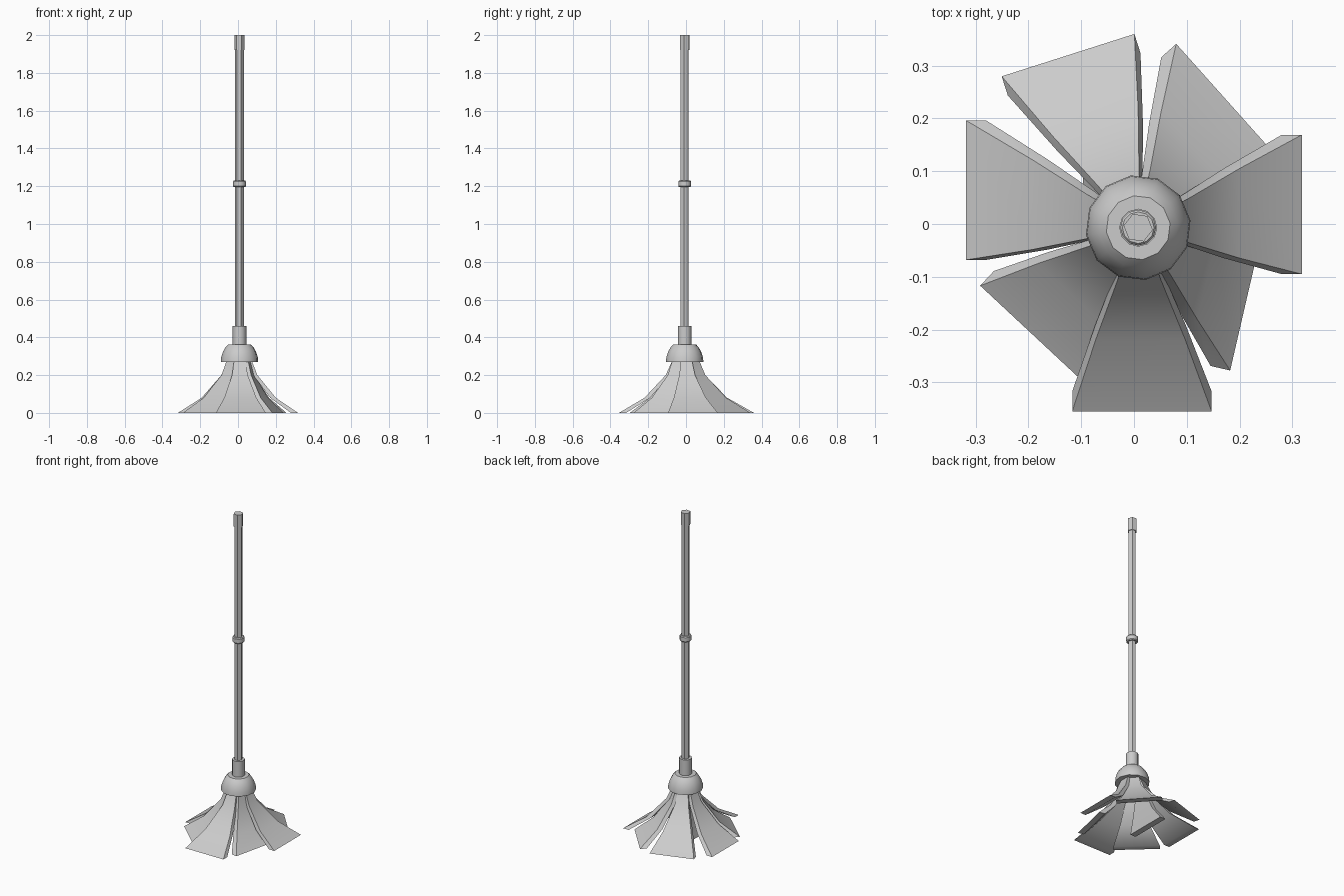
import bpy
import math
from math import cos, sin, radians
from mathutils import Vector

if "Cube" in bpy.data.objects:
    bpy.data.objects.remove(bpy.data.objects["Cube"], do_unlink=True)

grey = bpy.data.materials.new("plain grey")
grey.use_nodes = True
colour = (0.6, 0.6, 0.6, 1)
grey.diffuse_color = colour
grey.node_tree.nodes["Principled BSDF"].inputs["Base Color"].default_value = colour

HUB = Vector((0.008, -0.007))


def make(name, verts, faces, smooth_angle):
    mesh = bpy.data.meshes.new(name)
    mesh.from_pydata(verts, [], faces)
    mesh.materials.append(grey)
    obj = bpy.data.objects.new(name, mesh)
    bpy.context.collection.objects.link(obj)
    bpy.ops.object.select_all(action='DESELECT')
    obj.select_set(True)
    bpy.context.view_layer.objects.active = obj
    bpy.ops.object.shade_smooth_by_angle(angle=radians(smooth_angle))
    return obj


def loft(name, rings, smooth_angle):
    """Join equal rings, listed upward and anticlockwise, into a closed solid."""
    n = len(rings[0])
    verts = [v for ring in rings for v in ring]
    faces = [(k * n + i, k * n + (i + 1) % n, (k + 1) * n + (i + 1) % n, (k + 1) * n + i)
             for k in range(len(rings) - 1) for i in range(n)]
    last = (len(rings) - 1) * n
    faces += [tuple(reversed(range(n))), tuple(range(last, last + n))]
    return make(name, verts, faces, smooth_angle)


def turned(name, profile, sides, turn=0, smooth_angle=35):
    """Solid of revolution about the handle axis from (radius, height) pairs."""
    rings = []
    for r, z in profile:
        angles = [radians(turn) + math.tau * i / sides for i in range(sides)]
        rings.append([(HUB.x + r * cos(a), HUB.y + r * sin(a), z) for a in angles])
    return loft(name, rings, smooth_angle)


# Handle, grip and fittings
turned("handle_pole", [(0.023, 0.4), (0.023, 1.95)], 6, -8)
turned("handle_grip", [(0.028, 1.92), (0.028, 2.0)], 6, -8)
turned("handle_ring", [(0.03, 1.195), (0.034, 1.2), (0.034, 1.225), (0.03, 1.23)], 12)
turned("socket_collar", [(0.036, 0.35), (0.036, 0.46)], 12)
turned("head_cap", [(0.1, 0.27), (0.098, 0.295), (0.088, 0.325), (0.075, 0.347), (0.061, 0.362)], 12, 8)

# Strip levels: height, spread from top to floor, width, thickness
LEVELS = [(0, 1, 0.264, 0.038), (0.08, 0.53, 0.17, 0.03),
          (0.2, 0.14, 0.083, 0.022), (0.29, 0, 0.056, 0.02)]


def strip(name, end, facing):
    """Flared cloth strip from under the cap to its floor edge midpoint."""
    end = Vector(end)
    start = HUB + (end - HUB).normalized() * 0.06
    out = Vector((cos(radians(facing)), sin(radians(facing))))
    side = Vector((-out.y, out.x))
    rings = []
    for z, spread, width, thick in LEVELS:
        outer = start.lerp(end, spread)
        inner = outer - out * thick
        half = side * width / 2
        corners = (outer - half, outer + half, inner + half, inner - half)
        rings.append([(c.x, c.y, z) for c in corners])
    loft(name, rings, 40)


# Mop strips: name, floor edge midpoint, facing angle
for label, end, facing in [
    ("back", (-0.125, 0.32), 107.7),
    ("back_left", (0.168, 0.243), 41.8),
    ("left", (0.318, 0.037), 0),
    ("front_left", (0.212, -0.149), -13),
    ("front", (0.015, -0.355), -90),
    ("front_right", (-0.195, -0.207), 227),
    ("right", (-0.318, 0.064), 180),
    ("inner_right", (-0.097, 0.03), 180),
]:
    strip("mop_strip_" + label, end, facing)
